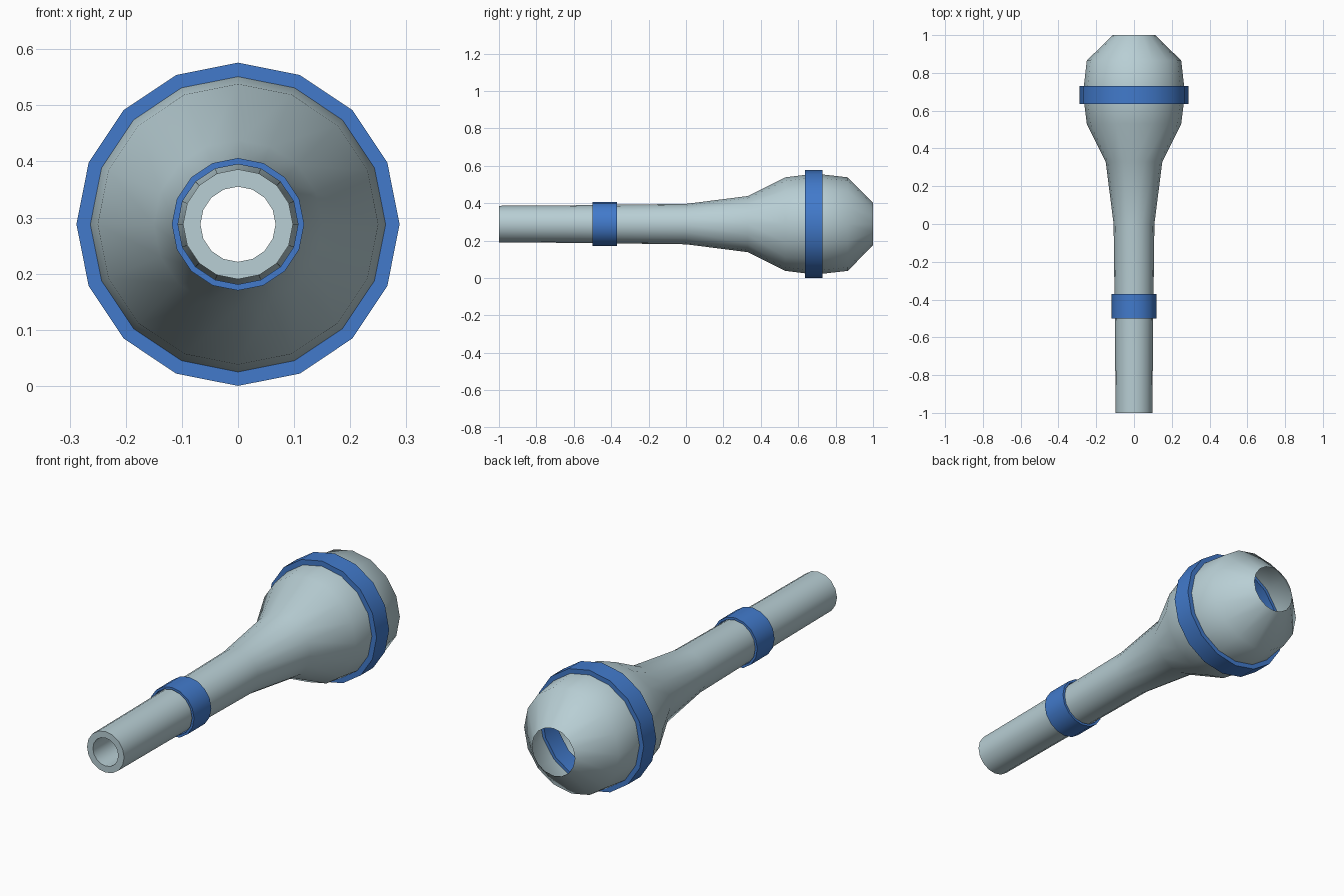
import bpy, bmesh
from math import sin, cos, pi, radians

if "Cube" in bpy.data.objects:
    bpy.data.objects.remove(bpy.data.objects["Cube"])

SIDES = 16
AXIS_Z = 0.288


def material(name, color):
    mat = bpy.data.materials.new(name)
    mat.use_nodes = True
    mat.diffuse_color = color
    mat.node_tree.nodes["Principled BSDF"].inputs["Base Color"].default_value = color
    return mat


def lathe(name, profile, mat, closed=False):
    """Spin (y, radius) points around the long axis."""
    bm = bmesh.new()
    rings = []
    for y, r in profile:
        angles = [2 * pi * i / SIDES for i in range(SIDES)]
        rings.append([bm.verts.new((r * sin(a), y, AXIS_Z + r * cos(a))) for a in angles])
    pairs = list(zip(rings, rings[1:]))
    if closed:
        pairs.append((rings[-1], rings[0]))
    for a, b in pairs:
        for i in range(SIDES):
            j = (i + 1) % SIDES
            bm.faces.new((a[i], b[i], b[j], a[j]))
    mesh = bpy.data.meshes.new(name)
    bm.to_mesh(mesh)
    bm.free()
    mesh.materials.append(mat)
    obj = bpy.data.objects.new(name, mesh)
    bpy.context.collection.objects.link(obj)
    bpy.ops.object.select_all(action="DESELECT")
    obj.select_set(True)
    bpy.context.view_layer.objects.active = obj
    bpy.ops.object.shade_smooth_by_angle(angle=radians(50))
    return obj


def band(name, y0, y1, inner, outer, mat):
    lathe(name, [(y0, inner), (y0, outer), (y1, outer), (y1, inner)], mat, closed=True)


grey = material("pale blue grey", (0.48, 0.62, 0.66, 1))
blue = material("blue", (0.054, 0.195, 0.6, 1))

# Hollow body: bore, front rim, stem, flare and open bulb
lathe("body", [(0.53, 0.245), (0.33, 0.12), (0, 0.067), (-1, 0.067),
               (-1, 0.098), (-0.65, 0.1), (0, 0.108), (0.33, 0.15),
               (0.53, 0.25), (0.69, 0.27), (0.865, 0.25), (1, 0.113)], grey)

# Raised bands around the stem and the bulb
band("stem_band", -0.5, -0.37, 0.107, 0.118, blue)
band("bulb_band", 0.635, 0.73, 0.25, 0.288, blue)
